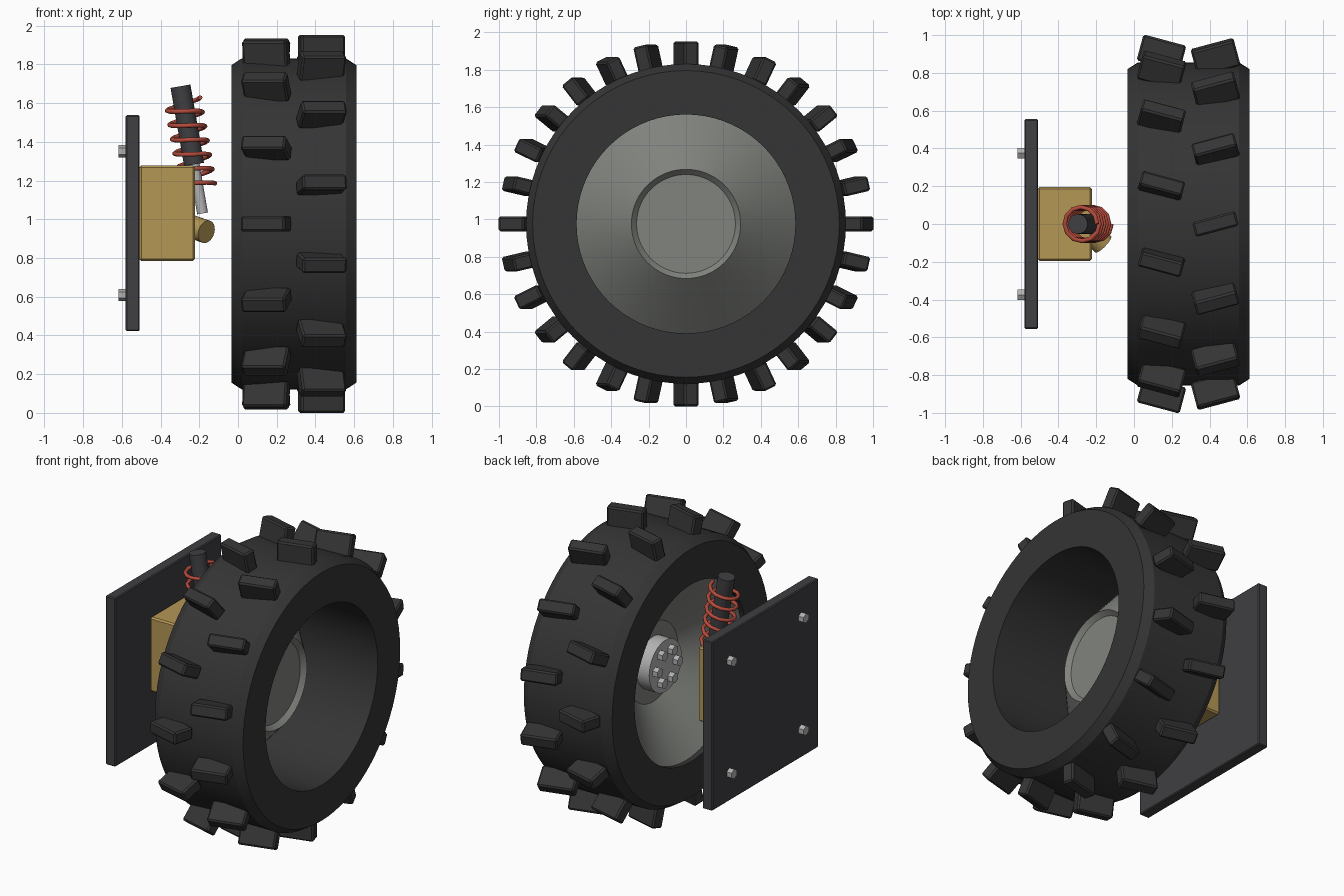
import bpy, bmesh, math
from mathutils import Vector, Matrix, Euler

if "Cube" in bpy.data.objects:
    bpy.data.objects.remove(bpy.data.objects["Cube"])

CZ = 0.976          # wheel axle height
WX = 0.2885         # wheel centre along the axle


def mat(name, c):
    m = bpy.data.materials.new(name)
    m.diffuse_color = (*c, 1)
    m.use_nodes = True
    m.node_tree.nodes["Principled BSDF"].inputs["Base Color"].default_value = m.diffuse_color
    return m


RUBBER = mat("rubber", (0.035, 0.035, 0.035))
DARK = mat("dark_metal", (0.05, 0.05, 0.055))
GOLD = mat("gold_paint", (0.46, 0.31, 0.09))
RED = mat("red_paint", (0.45, 0.07, 0.045))
DISH = mat("wheel_grey", (0.22, 0.23, 0.21))
STEEL = mat("steel", (0.45, 0.45, 0.45))


def finish(bm, name, material, smooth=True):
    bmesh.ops.recalc_face_normals(bm, faces=bm.faces)
    me = bpy.data.meshes.new(name)
    bm.to_mesh(me)
    bm.free()
    ob = bpy.data.objects.new(name, me)
    bpy.context.collection.objects.link(ob)
    me.materials.append(material)
    if smooth:
        bpy.ops.object.select_all(action='DESELECT')
        ob.select_set(True)
        bpy.context.view_layer.objects.active = ob
        bpy.ops.object.shade_smooth_by_angle(angle=math.radians(30))
    return ob


def revolve(name, profile, material, closed, seg=72):
    """Spin an (x, radius) profile about the axle."""
    bm = bmesh.new()
    vs = [bm.verts.new((x, 0, r)) for x, r in profile]
    es = [bm.edges.new(p) for p in zip(vs, vs[1:])]
    if closed:
        es.append(bm.edges.new((vs[-1], vs[0])))
    bmesh.ops.spin(bm, geom=vs + es, cent=(0, 0, 0), axis=(1, 0, 0),
                   angle=math.tau, steps=seg)
    bmesh.ops.remove_doubles(bm, verts=bm.verts, dist=1e-4)
    bmesh.ops.translate(bm, verts=bm.verts, vec=(0, 0, CZ))
    return finish(bm, name, material)


def add_rod(bm, a, b, r, seg):
    a, b = Vector(a), Vector(b)
    d = b - a
    m = Matrix.Translation((a + b) / 2) @ d.to_track_quat('Z', 'Y').to_matrix().to_4x4()
    bmesh.ops.create_cone(bm, cap_ends=True, segments=seg, radius1=r, radius2=r,
                          depth=d.length, matrix=m)


def rods(name, items, material, seg=32):
    bm = bmesh.new()
    for a, b, r in items:
        add_rod(bm, a, b, r, seg)
    return finish(bm, name, material, seg > 8)


def add_box(bm, size, bevel, matrix):
    t = bmesh.new()
    bmesh.ops.create_cube(t, size=1, matrix=Matrix.Diagonal((*size, 1)))
    bmesh.ops.bevel(t, geom=t.edges[:], offset=bevel, segments=1, affect='EDGES')
    t.transform(matrix)
    me = bpy.data.meshes.new("tmp")
    t.to_mesh(me)
    t.free()
    bm.from_mesh(me)
    bpy.data.meshes.remove(me)


def box(name, loc, size, bevel, material):
    bm = bmesh.new()
    add_box(bm, size, bevel, Matrix.Translation(loc))
    return finish(bm, name, material, False)


# Tyre: hollow band with chamfered shoulders
revolve("tire", [(-0.034, 0.585), (-0.034, 0.82), (0.02, 0.855),
                 (0.557, 0.855), (0.611, 0.82), (0.611, 0.585)], RUBBER, True)

# Tread lugs: two staggered rows skewed opposite ways
for name, side, start in (("tread_lugs_inner", -1, 90), ("tread_lugs_outer", 1, 0)):
    bm = bmesh.new()
    for k in range(14):
        a = math.radians(start) + k * math.tau / 14
        pos = Vector((WX + side * 0.143, -0.905 * math.sin(a), CZ + 0.905 * math.cos(a)))
        rot = Euler((a, 0, side * math.radians(15))).to_matrix().to_4x4()
        add_box(bm, (0.235, 0.08, 0.142), 0.01, Matrix.Translation(pos) @ rot)
    finish(bm, name, RUBBER, False)

# Wheel dish: cone with a recessed centre cap
revolve("wheel_dish", [(0.0, 0.586), (0.03, 0.586), (0.30, 0.292), (0.27, 0.264), (0.27, 0),
                       (0.24, 0), (0.24, 0.26)], DISH, True)

# Hub flange and its bolts
rods("hub_flange", [((0.15, 0, CZ), (0.25, 0, CZ), 0.17)], STEEL, 40)
rods("hub_bolts", [((0.115, 0.105 * math.cos(a), CZ + 0.105 * math.sin(a)),
                    (0.16, 0.105 * math.cos(a), CZ + 0.105 * math.sin(a)), 0.033)
                   for a in (k * math.tau / 6 for k in range(6))], STEEL, 6)

# Mounting plate with four corner bolts
box("mounting_plate", (-0.544, 0, 0.98), (0.072, 1.11, 1.115), 0.006, DARK)
rods("plate_bolts", [((-0.616, y, 0.98 + z), (-0.57, y, 0.98 + z), 0.032)
                     for y in (-0.375, 0.375) for z in (-0.371, 0.371)], STEEL, 6)

# Gearbox and output shaft stub
box("gearbox", (-0.366, 0, 1.031), (0.286, 0.39, 0.492), 0.01, GOLD)
rods("output_shaft", [((-0.305, 0.03, 0.985), (-0.163, -0.108, 0.935), 0.06)], GOLD)

# Shock absorber: body, rod and coil spring along one tilted axis
top, bottom = Vector((-0.297, 0, 1.687)), Vector((-0.183, 0, 1.03))
axis = (bottom - top).normalized()
rods("shock_body", [(top, top + axis * 0.41, 0.052)], DARK)
rods("shock_rod", [(top + axis * 0.38, bottom, 0.028)], STEEL)

side_v = Vector((0, 1, 0)).cross(axis).normalized()
if side_v.x < 0:
    side_v = -side_v
cu = bpy.data.curves.new("coil_spring", 'CURVE')
cu.dimensions = '3D'
cu.bevel_depth = 0.012
cu.bevel_resolution = 2
cu.use_fill_caps = True
sp = cu.splines.new('POLY')
turns, per = 6, 12
n = turns * per
sp.points.add(n)
for i in range(n + 1):
    a = math.tau * i / per
    p = (top + axis * (0.075 + 0.45 * i / n)
         + 0.09 * (side_v * math.cos(a) + Vector((0, 1, 0)) * math.sin(a)))
    sp.points[i].co = (*p, 1)
cu.materials.append(RED)
bpy.context.collection.objects.link(bpy.data.objects.new("coil_spring", cu))
